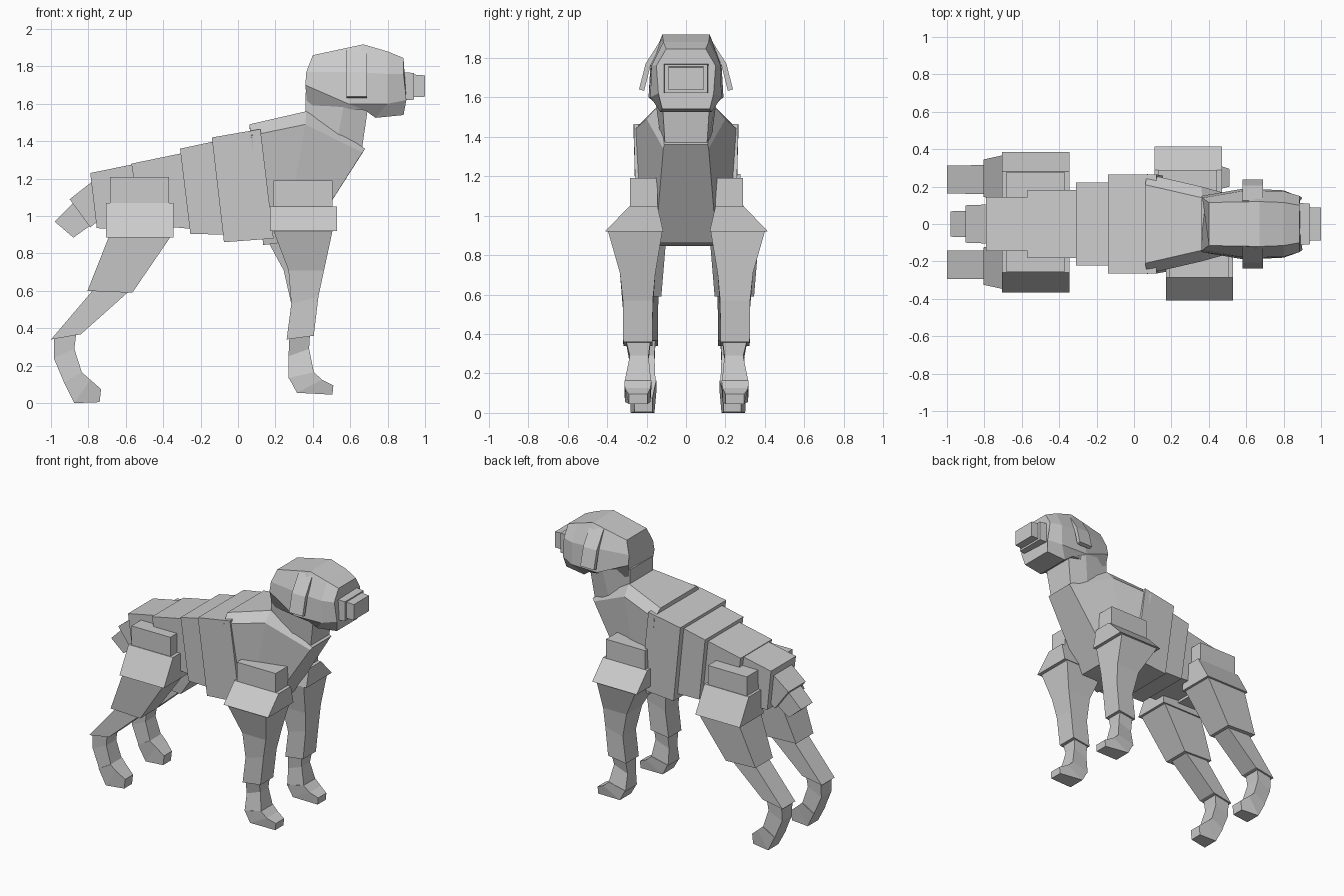
import bpy, bmesh


def loft(name, rings):
    """Flat-faced skin over matching closed rings, capped at both ends."""
    bm = bmesh.new()
    vs = [[bm.verts.new(p) for p in r] for r in rings]
    n = len(rings[0])
    for a, b in zip(vs, vs[1:]):
        for i in range(n):
            j = (i + 1) % n
            bm.faces.new((a[i], a[j], b[j], b[i]))
    bm.faces.new(vs[0])
    bm.faces.new(vs[-1])
    bmesh.ops.recalc_face_normals(bm, faces=bm.faces[:])
    me = bpy.data.meshes.new(name)
    bm.to_mesh(me)
    bm.free()
    ob = bpy.data.objects.new(name, me)
    bpy.context.collection.objects.link(ob)
    return ob


def sym(name, sections):
    """Sections of (x, z, half width), top to bottom, mirrored over y = 0."""
    return loft(name, [[(x, w, z) for x, z, w in s] +
                       [(x, -w, z) for x, z, w in reversed(s)] for s in sections])


def limb(name, side, sections, top_shift=0.0, dy=0.0):
    """Sections of (rear x, rear z, front x, front z, inner y, outer y)."""
    def dx(z):
        return top_shift * min(1, max(0, (z - 0.55) / 0.37))
    rings = []
    for xa, za, xb, zb, yi, yo in sections:
        yi, yo = side * yi + dy, side * yo + dy
        a, b = xa + dx(za), xb + dx(zb)
        rings.append([(a, yi, za), (b, yi, zb), (b, yo, zb), (a, yo, za)])
    loft(name, rings)


# Torso slabs, stepping up in size toward the chest
slabs = {
    "rump": (-.79, 1.23, -.755, .935, -.52, 1.285, -.48, .93, .145),
    "loin": (-.57, 1.28, -.52, .955, -.28, 1.34, -.23, .93, .182),
    "waist": (-.31, 1.36, -.255, .905, -.10, 1.405, -.05, .90, .222),
    "ribcage": (-.14, 1.42, -.075, .86, .12, 1.465, .19, .88, .265),
}
for name, (x0, z0, x1, z1, x2, z2, x3, z3, w) in slabs.items():
    sym(name, [[(x0, z0, w), (x1, z1, w * .95)], [(x2, z2, w), (x3, z3, w * .95)]])

# Chest
sym("chest", [[(.06, 1.49, .21), (.07, 1.43, .267), (.135, .845, .235)],
              [(.365, 1.56, .14), (.36, 1.49, .20), (.25, .86, .20)],
              [(.68, 1.36, .11), (.665, 1.34, .115), (.36, .86, .155)]])

# Neck
sym("neck", [[(.36, 1.66, .135), (.36, 1.48, .13)],
             [(.57, 1.62, .16), (.53, 1.40, .13)],
             [(.695, 1.58, .12), (.66, 1.34, .105)]])

# Head
sym("head", [[(.40, 1.86, .115), (.365, 1.77, .14), (.36, 1.70, .15), (.37, 1.59, .13)],
             [(.67, 1.918, .12), (.60, 1.77, .18), (.59, 1.60, .19), (.68, 1.565, .15)],
             [(.80, 1.88, .115), (.80, 1.76, .175), (.80, 1.60, .18), (.735, 1.525, .13)],
             [(.885, 1.845, .10), (.885, 1.76, .15), (.90, 1.62, .14), (.885, 1.54, .12)]])
sym("muzzle", [[(.86, 1.77, .115), (.86, 1.62, .115)], [(.942, 1.765, .108), (.942, 1.622, .108)]])
sym("nose", [[(.93, 1.757, .09), (.93, 1.636, .09)], [(1.0, 1.752, .088), (1.0, 1.638, .088)]])

# Tail
sym("tail_base", [[(-.76, 1.20, .105), (-.69, 1.02, .105)], [(-.90, 1.09, .10), (-.79, .94, .10)]])
sym("tail_tip", [[(-.86, 1.09, .07), (-.76, .97, .07)], [(-.98, .97, .068), (-.88, .885, .068)]])

for side, tag in ((-1, "right"), (1, "left")):
    # Ears, folded strips hanging off the skull
    path = [(.11, .125, 1.895), (.18, .205, 1.77), (.212, .238, 1.64)]
    loft("ear_" + tag, [[(.58, side * a, z - .008), (.69, side * a, z - .008),
                         (.69, side * b, z), (.58, side * b, z)] for a, b, z in path])

    # Front leg
    sh, dy = (-.06, .005) if side > 0 else (0, 0)
    limb("front_shoulder_" + tag, side, [(.19, 1.19, .505, 1.19, .145, .285),
                                         (.19, 1.0, .505, 1.0, .145, .285)], sh, dy)
    limb("front_shoulder_guard_" + tag, side, [(.17, 1.05, .53, 1.05, .145, .285),
                                               (.17, .92, .53, .92, .115, .41)], sh, dy)
    limb("front_upper_leg_" + tag, side, [(.19, .92, .505, .92, .12, .395),
                                          (.27, .71, .46, .71, .155, .335),
                                          (.285, .53, .43, .57, .168, .32),
                                          (.26, .34, .405, .36, .17, .318)], sh, dy)
    limb("front_lower_leg_" + tag, side, [(.275, .36, .385, .37, .18, .305),
                                          (.27, .25, .38, .29, .19, .285),
                                          (.27, .13, .405, .165, .178, .31)], 0, dy)
    limb("front_paw_" + tag, side, [(.272, .135, .405, .165, .175, .312),
                                    (.315, .055, .45, .125, .18, .31),
                                    (.505, .045, .51, .095, .195, .29)], 0, dy)

    # Hind leg
    dy = .01
    limb("hind_hip_" + tag, side, [(-.685, 1.21, -.37, 1.21, .13, .265),
                                   (-.685, 1.0, -.37, 1.0, .13, .265)], 0, dy)
    limb("hind_hip_guard_" + tag, side, [(-.705, 1.07, -.345, 1.07, .12, .27),
                                         (-.705, .885, -.345, .885, .10, .375)], 0, dy)
    limb("hind_thigh_" + tag, side, [(-.69, .89, -.36, .89, .11, .36),
                                     (-.805, .60, -.565, .59, .135, .335)], 0, dy)
    limb("hind_shin_" + tag, side, [(-.77, .61, -.58, .60, .15, .305),
                                    (-1.0, .34, -.84, .368, .153, .303)], 0, dy)
    limb("hind_hock_" + tag, side, [(-.985, .35, -.865, .37, .165, .29),
                                    (-.985, .24, -.875, .29, .17, .285),
                                    (-.93, .11, -.835, .165, .165, .29)], 0, dy)
    limb("hind_paw_" + tag, side, [(-.93, .11, -.835, .165, .16, .295),
                                   (-.875, 0, -.79, .125, .17, .29),
                                   (-.74, .005, -.732, .075, .18, .27)], 0, dy)
